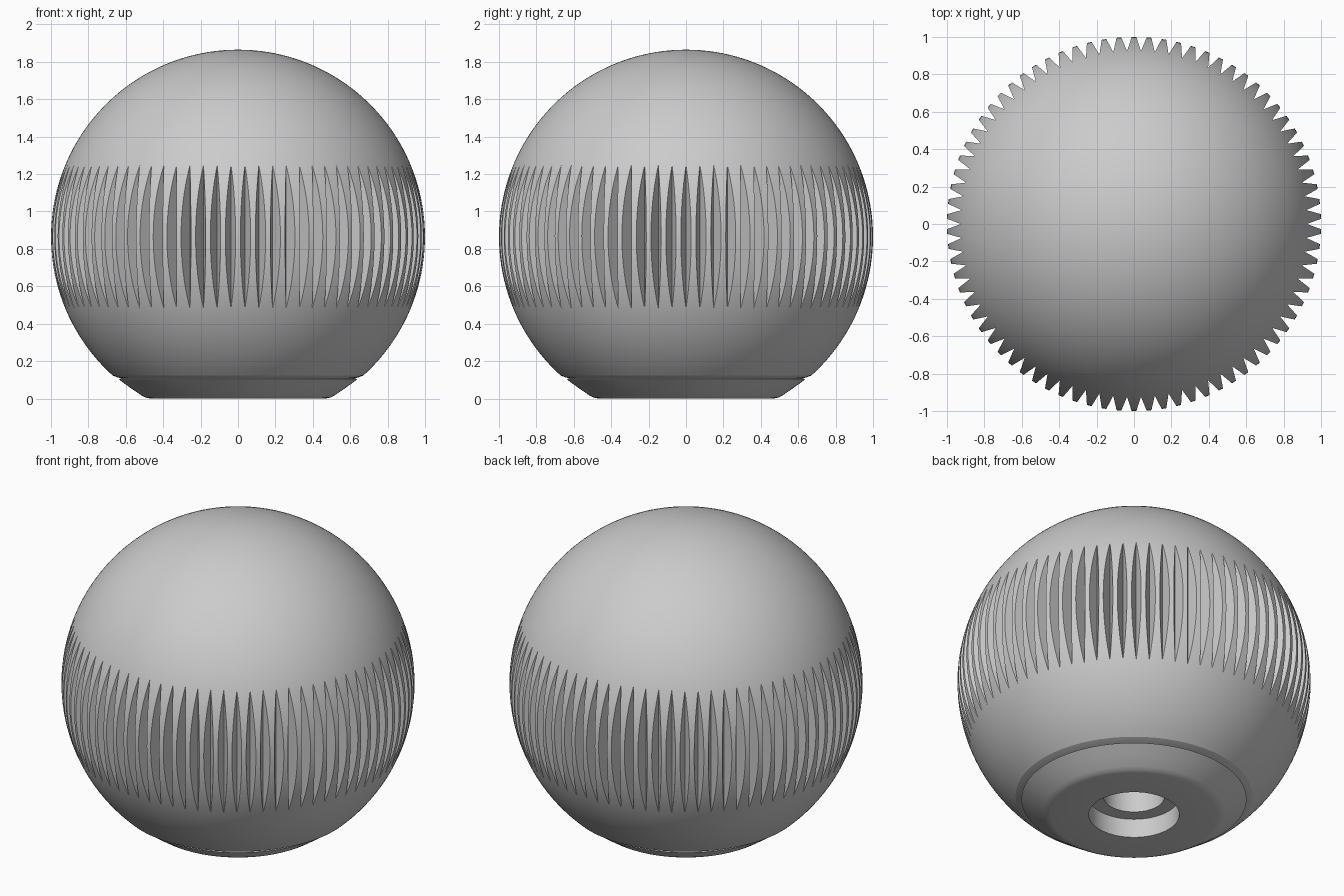
import bpy, bmesh, math

if "Cube" in bpy.data.objects:
    bpy.data.objects.remove(bpy.data.objects["Cube"])

CZ = 0.865          # sphere centre height, radius 1
GROOVES = 78
SEGS = GROOVES * 3


def link(name, bm):
    mesh = bpy.data.meshes.new(name)
    bm.to_mesh(mesh)
    bm.free()
    ob = bpy.data.objects.new(name, mesh)
    bpy.context.collection.objects.link(ob)
    return ob


def lathe(name, profile, segs):
    """Revolve an (r, z) profile whose two ends lie on the axis."""
    bm = bmesh.new()
    rings = []
    for r, z in profile:
        if r < 1e-6:
            rings.append([bm.verts.new((0, 0, z))] * segs)
        else:
            rings.append([bm.verts.new((r * math.cos(a), r * math.sin(a), z))
                          for a in ((i + 0.5) * math.tau / segs for i in range(segs))])
    for lo, hi in zip(rings, rings[1:]):
        for i in range(segs):
            j = (i + 1) % segs
            bm.faces.new(list(dict.fromkeys((lo[i], lo[j], hi[j], hi[i]))))
    bmesh.ops.recalc_face_normals(bm, faces=bm.faces)
    return link(name, bm)


# Knob profile: stepped bore, rounded foot, small ledge, then the sphere
profile = [(0, 0.80), (0.173, 0.80), (0.173, 0.118), (0.256, 0.118), (0.256, 0),
           (0.47, 0), (0.495, 0.005), (0.517, 0.017), (0.58, 0.06), (0.637, 0.102),
           (0.625, 0.108), (0.645, 0.113)]
start = -math.acos(0.67)
STEPS = 60
for i in range(STEPS + 1):
    a = start + (math.pi / 2 - start) * i / STEPS
    profile.append((math.cos(a) if i < STEPS else 0, CZ + math.sin(a)))
knob = lathe("ball_knob", profile, SEGS)

# Ring of vertical V-shaped cutters for the grip grooves
bm = bmesh.new()
section = [(0.924, 0), (1.02, 0.035), (1.02, -0.035)]
for k in range(GROOVES):
    a = k * math.tau / GROOVES
    c, s = math.cos(a), math.sin(a)
    lo, hi = ([bm.verts.new((x * c - y * s, x * s + y * c, z)) for x, y in section]
              for z in (CZ - 0.5, CZ + 0.5))
    bm.faces.new(lo[::-1])
    bm.faces.new(hi)
    for i in range(3):
        j = (i + 1) % 3
        bm.faces.new((lo[i], lo[j], hi[j], hi[i]))
bmesh.ops.recalc_face_normals(bm, faces=bm.faces)
cutter = link("groove_cutter", bm)
cutter.hide_render = True

# Cut the grooves, drop the cutter, shade smooth with crisp groove edges
mod = knob.modifiers.new("grooves", 'BOOLEAN')
mod.operation = 'DIFFERENCE'
mod.solver = 'EXACT'
mod.object = cutter
bpy.context.view_layer.objects.active = knob
knob.select_set(True)
bpy.ops.object.modifier_apply(modifier=mod.name)
bpy.data.objects.remove(cutter)
bpy.ops.object.shade_smooth_by_angle(angle=math.radians(20))
